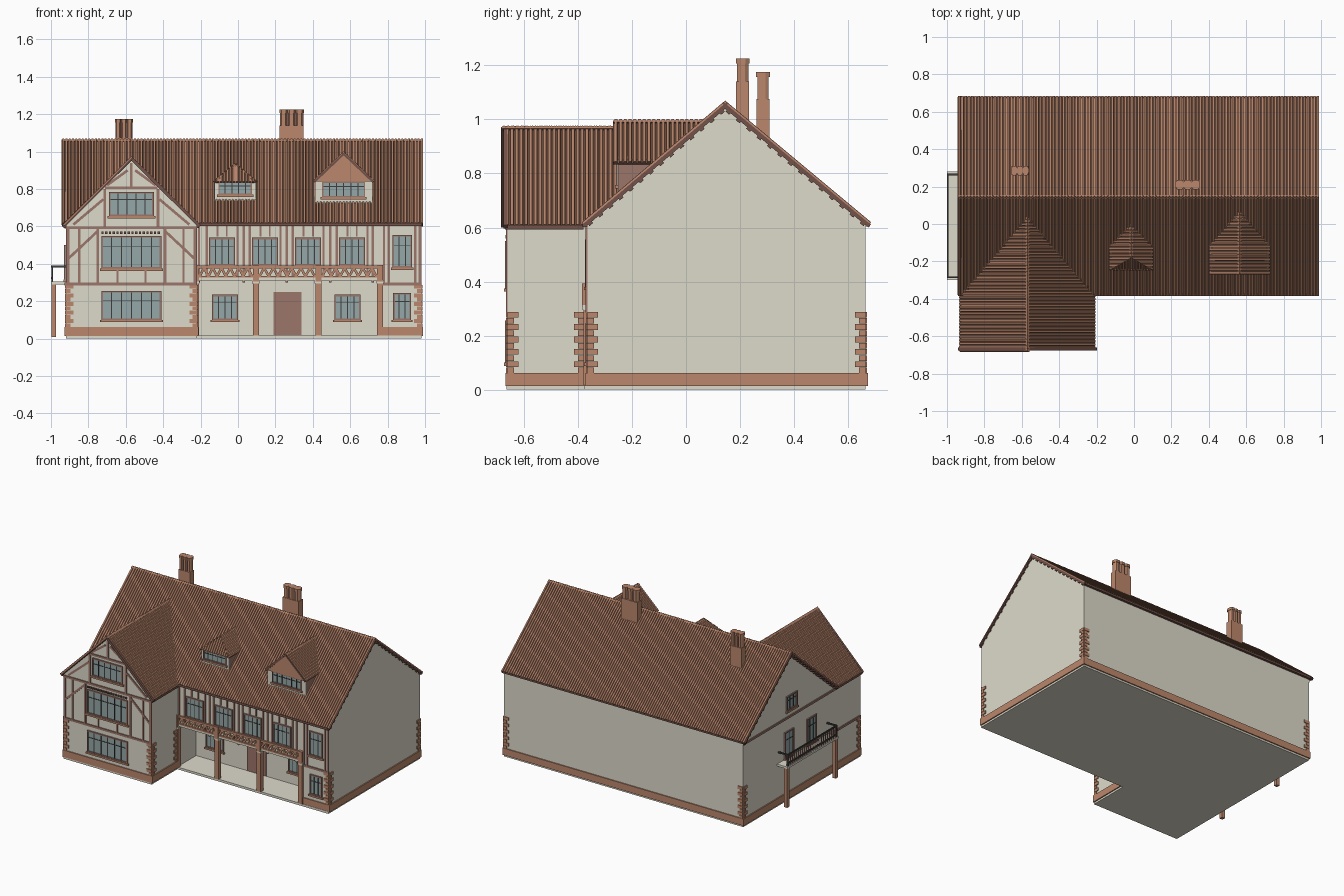
import bpy, bmesh
from mathutils import Vector

cube = bpy.data.objects.get("Cube")
if cube:
    bpy.data.objects.remove(cube, do_unlink=True)


def material(name, rgb):
    m = bpy.data.materials.new(name)
    m.use_nodes = True
    m.diffuse_color = (*rgb, 1)
    bsdf = next(n for n in m.node_tree.nodes if n.type == 'BSDF_PRINCIPLED')
    bsdf.inputs["Base Color"].default_value = (*rgb, 1)
    return m


CREAM = material("cream render", (0.73, 0.71, 0.60))
BRICK = material("copper brick", (0.50, 0.245, 0.15))
TILE = material("roof tile", (0.46, 0.225, 0.14))
EDGE = material("dark tile edge", (0.17, 0.085, 0.065))
TIMBER = material("brown timber", (0.33, 0.18, 0.145))
GLASS = material("grey blue glass", (0.30, 0.385, 0.385))
IRON = material("dark iron", (0.05, 0.045, 0.04))
parts = {}


def prism(name, mat, pts, axis, lo, hi):
    """Extrude a 2D outline along an axis into the named part."""
    bm = parts.setdefault(name, (bmesh.new(), [mat]))[0]
    place = {'x': lambda p, t: (t, p[0], p[1]),
             'y': lambda p, t: (p[0], t, p[1]),
             'z': lambda p, t: (p[0], p[1], t)}[axis]
    a = [bm.verts.new(place(p, lo)) for p in pts]
    b = [bm.verts.new(place(p, hi)) for p in pts]
    bm.faces.new(a)
    bm.faces.new(b[::-1])
    for i in range(len(a)):
        j = (i + 1) % len(a)
        bm.faces.new((a[i], b[i], b[j], a[j]))


def rect(u0, u1, v0, v1):
    return [(u0, v0), (u1, v0), (u1, v1), (u0, v1)]


def box(name, mat, x0, x1, y0, y1, z0, z1):
    prism(name, mat, rect(x0, x1, y0, y1), 'z', z0, z1)


def strut(name, mat, p, q, w, axis, lo, hi):
    p, q = Vector(p), Vector(q)
    d = (q - p).normalized() * w / 2
    n = Vector((-d.y, d.x))
    prism(name, mat, [p - n, q - n, q + n, p + n], axis, lo, hi)


# Wall planes: axis, position, outward direction
FACES = {'wing': ('y', -.66, -1), 'front': ('y', -.365, -1), 'porch': ('y', -.16, -1),
         'back': ('y', .665, 1), 'right': ('x', .98, 1), 'left': ('x', -.92, -1),
         'wing_side': ('x', -.22, 1), 'small_dormer': ('y', -.235, -1),
         'large_dormer': ('y', -.25, -1)}


def plate(name, mat, face, u0, u1, z0, z1, depth=.007):
    axis, pos, s = FACES[face]
    lo, hi = sorted((pos - s * .002, pos + s * depth))
    prism(name, mat, rect(u0, u1, z0, z1), axis, lo, hi)


def window(face, u0, u1, z0, z1, cols, f=.009):
    plate("window_glass", GLASS, face, u0, u1, z0, z1, .003)
    for a, b in ((u0, u0 + f), (u1 - f, u1)):
        plate("window_frames", TIMBER, face, a, b, z0, z1, .0095)
    for a, b in ((z0, z0 + f), (z1 - f, z1)):
        plate("window_frames", TIMBER, face, u0, u1, a, b, .009)
    for i in range(1, cols):
        u = u0 + (u1 - u0) * i / cols
        plate("window_bars", IRON, face, u - .0025, u + .0025, z0 + f, z1 - f, .006)
    z = z0 + (z1 - z0) * .68
    plate("window_bars", IRON, face, u0 + f, u1 - f, z - .002, z + .002, .006)
    plate("window_sills", BRICK, face, u0 - .008, u1 + .008, z0 - .012, z0, .013)


def quoins(face, edge, s, count=10):
    h = .23 / count
    for i in range(count):
        u = edge + s * (.04 if i % 2 else .024)
        plate("quoins", BRICK, face, min(edge, u), max(edge, u),
              .06 + i * h, .06 + (i + 1) * h - .002, .006)


def roof_slope(name, a, b, rise, cuts=(), pitch=.0175):
    """Ribbed tile sheet from eave line a-b up along rise, trimmed by planes."""
    a, b, rise = Vector(a), Vector(b), Vector(rise)
    along = b - a
    count = max(2, round(along.length / pitch))
    n = along.cross(rise).normalized()
    n = -n if n.z < 0 else n
    rib = ((0, -.008), (.2, -.008), (.32, -.001), (.6, 0), (.88, -.001))
    profile = [((i + t) / count, h) for i in range(count) for t, h in rib] + [(1, -.008)]
    bm = bmesh.new()
    rows = []
    for t, h in profile:
        base = a + along * t
        rows.append([bm.verts.new(v) for v in (base + n * h, base + rise + n * h,
                                               base + rise - n * .016, base - n * .016)])
    for r, s in zip(rows, rows[1:]):
        for i in range(4):
            j = (i + 1) % 4
            bm.faces.new((r[i], r[j], s[j], s[i])).material_index = 1 if i > 1 else 0
    # Exposed sheet ends are dark
    for end in (rows[0], rows[-1][::-1]):
        bm.faces.new(end).material_index = 1
    bmesh.ops.recalc_face_normals(bm, faces=bm.faces)
    for co, no in cuts:
        bmesh.ops.bisect_plane(bm, geom=bm.verts[:] + bm.edges[:] + bm.faces[:],
                               plane_co=co, plane_no=no, clear_inner=True)
    parts[name] = (bm, [TILE, EDGE])


# Walls: ground floor with porch recess, then the two gabled upper volumes
prism("ground_floor", CREAM, [(-.92, -.66), (-.22, -.66), (-.22, -.16), (.77, -.16), (.77, -.365),
                              (.98, -.365), (.98, .665), (-.92, .665)], 'z', .01, .32)
prism("base_slab", CREAM, [(-.92, -.665), (-.22, -.665), (-.22, -.375), (.98, -.375),
                           (.98, .665), (-.92, .665)], 'z', 0, .016)
prism("main_upper_walls", CREAM, [(-.365, .32), (.665, .32), (.665, .612), (.145, 1.045),
                                  (-.365, .612)], 'x', -.92, .98)
prism("wing_upper_walls", CREAM, [(-.92, .32), (-.22, .32), (-.22, .605), (-.57, .953),
                                  (-.92, .605)], 'y', -.66, 0)

# Plinth and corner quoins
for face, a, b in (('wing', -.927, -.213), ('front', .77, .987), ('right', -.372, .672),
                   ('left', -.667, .672), ('back', -.927, .987), ('wing_side', -.667, -.365)):
    plate("plinth", BRICK, face, a, b, .013, .062, .008)
for face, edge, s in (('wing', -.92, 1), ('wing', -.22, -1), ('front', .98, -1), ('right', -.365, 1),
                      ('right', .665, -1), ('left', .665, -1), ('left', -.66, 1), ('back', .98, -1),
                      ('back', -.92, 1), ('wing_side', -.66, 1), ('wing_side', -.375, -1)):
    quoins(face, edge, s)

# Roofs
above_main = ((0, .145, 1.055), (0, -.45, .53))
roof_slope("main_roof_front", (-.945, -.385, .62), (.99, -.385, .62), (0, .53, .45))
roof_slope("main_roof_back", (-.945, .685, .62), (.99, .685, .62), (0, -.54, .45))
for side, s, front in (("left", -1, -.685), ("right", 1, -.672)):
    x = -.57 + s * .365
    roof_slope("wing_roof_" + side, (x, front, .612), (x, .04, .612), (-s * .365, 0, .365), [above_main])
    x = .565 + s * .165
    roof_slope("large_dormer_roof_" + side, (x, -.27, .845), (x, .08, .845), (-s * .165, 0, .157), [above_main])
    x = -.015 + s * .12
    hip = ((x, -.25, .84), (s * .07, .12, 0))
    roof_slope("small_dormer_roof_" + side, (x, -.25, .84), (x, .02, .84), (-s * .12, 0, .1), [above_main, hip])
roof_slope("small_dormer_hip", (-.135, -.25, .84), (.105, -.25, .84), (0, .07, .1),
           [((-.135, -.25, .84), (.07, -.12, 0)), ((.105, -.25, .84), (-.07, -.12, 0))])

# Verge boards with tile ends, and eave boards
for x0, x1 in ((-.942, -.92), (.98, .988)):
    for y in (-.38, .68):
        p, q = Vector((y, .606)), Vector((.145, 1.05))
        strut("verge_boards", EDGE, p, q, .016, 'x', x0, x1)
        for i in range(14):
            c = p.lerp(q, (i + .5) / 14) - Vector((0, .012))
            strut("verge_tile_ends", EDGE, c, c + (q - p).normalized() * .018, .012, 'x', x0, x1)
for s in (-1, 1):
    strut("wing_verge_boards", EDGE, (-.57 + s * .365, .602), (-.57, .964), .018, 'y', -.675, -.66)
    strut("dormer_verge_boards", EDGE, (.565 + s * .16, .84), (.565, .99), .007, 'y', -.271, -.262)
box("eave_boards", EDGE, -.21, .985, -.384, -.365, .602, .618)
box("eave_boards", EDGE, -.94, .985, .665, .682, .604, .618)
for x0, x1 in ((-.932, -.918), (-.222, -.208)):
    box("eave_boards", EDGE, x0, x1, -.67, -.38, .592, .61)

# Dormer bodies
for name, x0, x1, y, top in (("small_dormer", -.125, .095, -.235, .842), ("large_dormer", .412, .718, -.25, .852)):
    box(name + "_body", TIMBER, x0, x1, y, -.1, .7, top)
    plate(name + "_front", CREAM, name, x0, x1, .7, top, .002)
prism("large_dormer_gable", BRICK, [(.405, .84), (.725, .84), (.565, .985)], 'y', -.266, -.1)
window('small_dormer', -.105, .075, .77, .838, 5, .007)
window('large_dormer', .45, .68, .757, .84, 6, .007)

# Windows
window('wing', -.73, -.41, .1, .255, 6)
window('wing', -.73, -.41, .375, .55, 6)
window('wing', -.69, -.45, .655, .785, 5)
window('front', .83, .925, .1, .245, 3)
window('front', .825, .93, .38, .555, 3)
for u in (-.14, .515):
    window('porch', u, u + .14, .1, .235, 4)
plate("front_door", TIMBER, 'porch', .19, .34, .02, .25, .008)
window('left', .1, .2, .315, .5, 2)
window('left', -.16, -.05, .315, .5, 3)
window('left', .06, .18, .645, .75, 3)
openings = [-.155, .075, .305, .54]
for u in openings:
    window('front', u, u + .14, .39, .54, 4)

# Timber framing on the wing gable
for u0, u1, z0, z1 in ((-.92, -.22, .285, .3), (-.92, -.22, .585, .6), (-.92, -.902, .3, .59),
                       (-.238, -.22, .3, .59), (-.757, -.742, .3, .59), (-.398, -.383, .3, .59),
                       (-.71, -.43, .8, .814), (-.577, -.563, .814, .94), (-.72, -.705, .6, .8),
                       (-.435, -.42, .6, .8), (-.855, -.843, .3, .59), (-.297, -.285, .3, .59),
                       (-.65, -.64, .3, .37), (-.5, -.49, .3, .37)):
    plate("wing_timbers", TIMBER, 'wing', u0, u1, z0, z1)
for i in range(16):
    plate("window_dentils", EDGE, 'wing', -.73 + i * .02, -.718 + i * .02, .56, .572, .009)
for s in (-1, 1):
    for a, b in (((.335, .43), (.18, .575)), ((.31, .61), (.15, .745)), ((.13, .82), (.02, .9))):
        strut("wing_braces", TIMBER, (-.57 + s * a[0], a[1]), (-.57 + s * b[0], b[1]), .014, 'y', -.666, -.658)

# Timber framing on the long front and the left wall
for u in openings:
    for v in (u - .018, u + .146):
        plate("front_timbers", TIMBER, 'front', v, v + .012, .32, .605)
    for v in (u + .04, u + .09):
        plate("front_timbers", TIMBER, 'front', v, v + .01, .545, .605)
for u in (-.215, .025, .255, .487, .715, .775, .8, .942, .966):
    plate("front_timbers", TIMBER, 'front', u, u + .012, .3, .605)
plate("front_timbers", TIMBER, 'front', .77, .98, .285, .3)
plate("left_timbers", TIMBER, 'left', -.66, .665, .588, .603)
plate("left_timbers", TIMBER, 'left', -.66, -.36, .285, .3)

# Porch columns and balustrade
box("balcony_edge", CREAM, -.22, .775, -.378, -.36, .312, .326)
for z0, z1 in ((.326, .336), (.375, .39)):
    box("balustrade_rails", BRICK, -.22, .775, -.382, -.37, z0, z1)
columns = [-.225, .095, .43, .76]
for x in columns:
    box("porch_columns", BRICK, x - .016, x + .016, -.38, -.35, .016, .3)
    box("column_caps", CREAM, x - .02, x + .02, -.383, -.348, .295, .313)
    box("balustrade_posts", BRICK, x - .016, x + .016, -.385, -.365, .305, .393)
for a, b in zip(columns, columns[1:]):
    step = (b - a - .04) / 6
    for i in range(6):
        x = a + .02 + i * step
        for e in (x, x + step):
            strut("balustrade_arches", BRICK, (e, .334), (x + step / 2, .378), .013, 'y', -.38, -.372)

# Side balcony
box("side_balcony_slab", CREAM, -1, -.92, -.3, .28, .29, .305)
for y in (-.285, .265):
    box("side_balcony_posts", BRICK, -.997, -.973, y - .012, y + .012, 0.01, .29)
    box("side_balcony_rail", IRON, -1, -.92, y - .005, y + .005, .38, .39)
    box("side_balcony_rail", IRON, -.998, -.988, y - .005, y + .005, .3, .39)
for z in (.32, .38):
    box("side_balcony_rail", IRON, -.999, -.991, -.285, .265, z, z + .01)
for i in range(24):
    y = -.275 + i * .023
    box("side_balcony_balusters", TIMBER, -.998, -.992, y, y + .007, .305, .385)

# Chimneys with three eight-sided flues
for name, x, y, half, base, top in (("left_chimney", -.61, .285, .046, 1.075, 1.175),
                                    ("right_chimney", .287, .21, .064, 1.14, 1.225)):
    box(name, BRICK, x - half, x + half, y - .024, y + .024, .9, base)
    r = half / 3
    for i in (-1, 0, 1):
        cx = x + i * 2 * r
        for k, z0, z1 in ((.92, base, top), (1.1, top - .018, top)):
            ring = [(1, .4), (.55, 1), (-.55, 1), (-1, .4), (-1, -.4), (-.55, -1), (.55, -1), (1, -.4)]
            prism(name + "_flues", BRICK, [(cx + u * r * k, y + v * .023 * k) for u, v in ring], 'z', z0, z1)
    box(name + "_core", TIMBER, x - half * .8, x + half * .8, y - .012, y + .012, base, top - .005)

# Turn the gathered parts into objects
for name, (bm, mats) in parts.items():
    bmesh.ops.recalc_face_normals(bm, faces=bm.faces)
    mesh = bpy.data.meshes.new(name)
    bm.to_mesh(mesh)
    bm.free()
    for m in mats:
        mesh.materials.append(m)
    bpy.context.collection.objects.link(bpy.data.objects.new(name, mesh))
